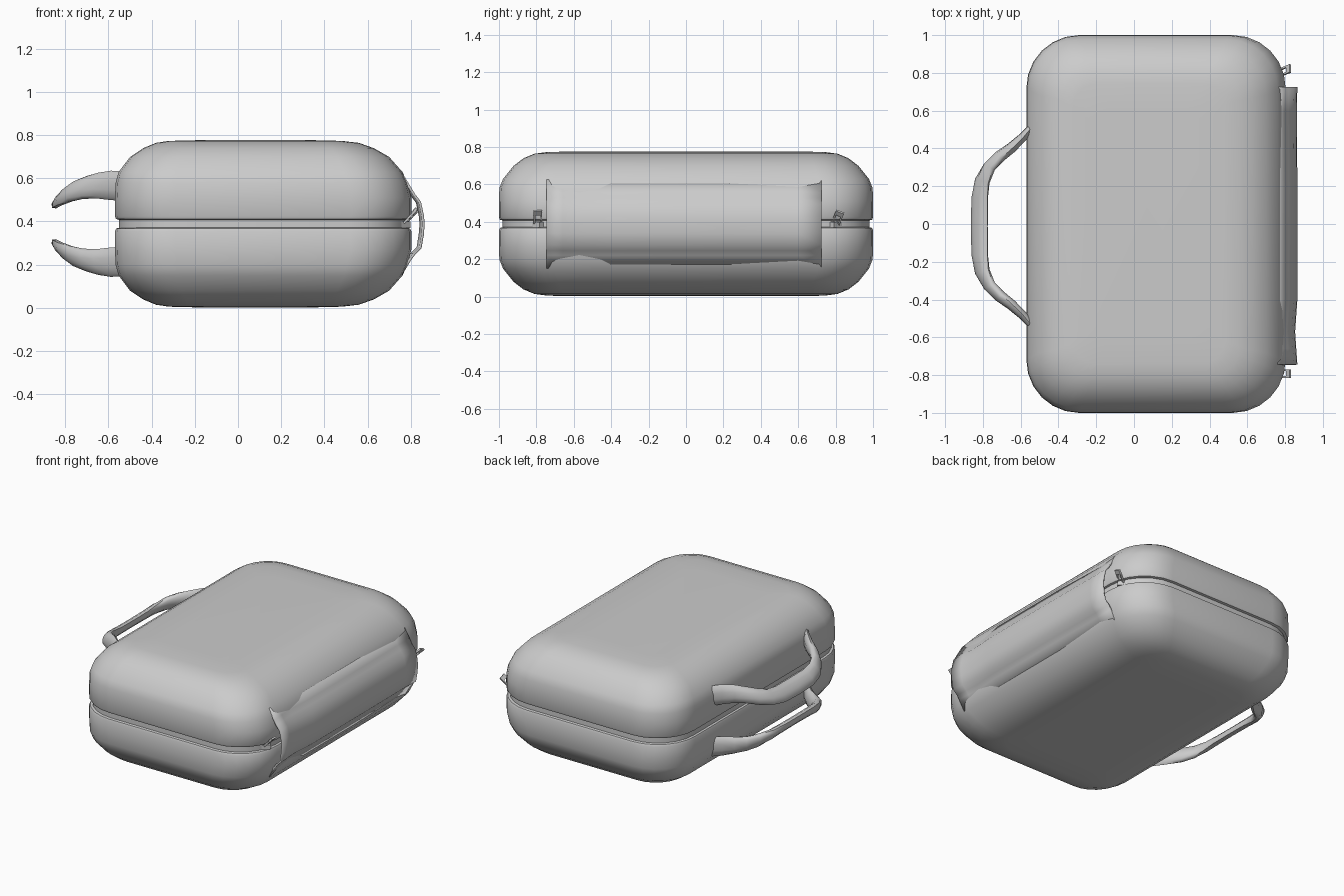
import bpy
import bmesh
from math import sin, cos, pi, radians
from mathutils import Vector, Matrix

if "Cube" in bpy.data.objects:
    bpy.data.objects.remove(bpy.data.objects["Cube"])

MID = 0.389  # height of the zip seam


def make(name, bm, angle=40):
    bmesh.ops.recalc_face_normals(bm, faces=bm.faces[:])
    me = bpy.data.meshes.new(name)
    bm.to_mesh(me)
    bm.free()
    ob = bpy.data.objects.new(name, me)
    bpy.context.collection.objects.link(ob)
    bpy.ops.object.select_all(action='DESELECT')
    bpy.context.view_layer.objects.active = ob
    ob.select_set(True)
    bpy.ops.object.shade_smooth_by_angle(angle=radians(angle))
    return ob


def loft(bm, rings, cap_start=False, cap_end=False, closed=True):
    vs = [[bm.verts.new(p) for p in r] for r in rings]
    n = len(vs[0])
    for a, b in zip(vs, vs[1:]):
        for i in range(n if closed else n - 1):
            j = (i + 1) % n
            bm.faces.new((a[i], a[j], b[j], b[i]))
    if cap_start:
        bm.faces.new(vs[0])
    if cap_end:
        bm.faces.new(vs[-1])


def rounded_ring(x0, x1, y, r, z, seg=6):
    pts = []
    for k, (cx, cy) in enumerate([(x1 - r, y - r), (x0 + r, y - r),
                                  (x0 + r, r - y), (x1 - r, r - y)]):
        for i in range(seg + 1):
            a = pi / 2 * (k + i / seg)
            pts.append((cx + r * cos(a), cy + r * sin(a), z))
    return pts


# padded shell halves: height from seam, left x, right x, half depth, corner radius
levels = [
    (0.018, -0.550, 0.785, 0.980, 0.27),
    (0.022, -0.565, 0.797, 0.995, 0.28),
    (0.035, -0.570, 0.803, 1.000, 0.28),
    (0.120, -0.570, 0.803, 1.000, 0.28),
    (0.190, -0.567, 0.785, 0.998, 0.28),
    (0.240, -0.553, 0.762, 0.978, 0.27),
    (0.310, -0.500, 0.700, 0.922, 0.24),
    (0.350, -0.440, 0.630, 0.870, 0.20),
    (0.375, -0.380, 0.560, 0.810, 0.16),
    (0.384, -0.320, 0.480, 0.740, 0.12),
    (0.387, -0.200, 0.360, 0.600, 0.08),
]
for name, s in (("upper_shell", 1), ("lower_shell", -1)):
    bm = bmesh.new()
    loft(bm, [rounded_ring(x0, x1, y, r, MID + s * h) for h, x0, x1, y, r in levels],
         cap_start=True, cap_end=True)
    make(name, bm)

# recessed zip tape between the halves
bm = bmesh.new()
loft(bm, [rounded_ring(-0.552, 0.785, 0.980, 0.27, MID + z) for z in (-0.03, 0.03)],
     True, True)
make("zip_tape", bm)

# hinge panel bulging across the right side
profile = [(0.755, 0.235), (0.797, 0.165), (0.815, 0.135), (0.842, 0.10), (0.855, 0.04),
           (0.859, 0.0), (0.855, -0.05), (0.845, -0.11), (0.815, -0.14),
           (0.797, -0.165), (0.755, -0.235)]
bm = bmesh.new()
loft(bm, [[(x - dx, y, MID + h) for x, h in profile]
          for y, dx in ((-0.745, 0), (-0.66, 0.006), (-0.57, 0.012), (-0.40, 0),
                        (0.2, 0), (0.6, 0.003), (0.725, 0))], closed=False)
hinge = make("hinge_panel", bm)
sol = hinge.modifiers.new("thickness", 'SOLIDIFY')
sol.thickness = 0.012
sol.offset = 0


# twisted strap handles: x, y, height, half width, half thickness, tilt of the width
half = [(-0.545, 0.520, 0.175, 0.068, 0.020, 90), (-0.590, 0.470, 0.178, 0.068, 0.024, 88),
        (-0.650, 0.415, 0.177, 0.060, 0.028, 85), (-0.710, 0.370, 0.168, 0.054, 0.030, 78),
        (-0.765, 0.315, 0.150, 0.052, 0.030, 66), (-0.803, 0.240, 0.130, 0.054, 0.028, 52),
        (-0.817, 0.150, 0.118, 0.058, 0.026, 46)]
stations = half + [(-0.819, 0, 0.116, 0.060, 0.025, 45)] + \
    [(x, -y, *rest) for x, y, *rest in reversed(half)]
for name, s in (("upper_handle", 1), ("lower_handle", -1)):
    rings = []
    for i, (x, y, h, w, t, tilt) in enumerate(stations):
        p, q = stations[max(i - 1, 0)], stations[min(i + 1, len(stations) - 1)]
        tan = Vector((q[0] - p[0], q[1] - p[1], 0)).normalized()
        side = Vector((-tan.y, tan.x, 0))
        if side.x < 0:
            side.negate()
        c, d = cos(radians(tilt)), sin(radians(tilt))
        wide = side * c + Vector((0, 0, d))
        thin = side * d - Vector((0, 0, c))
        ring = []
        for k in range(10):
            a = 2 * pi * k / 10
            v = Vector((x, y - 0.012, h)) + wide * w * cos(a) + thin * t * sin(a)
            ring.append((v.x, v.y, MID + s * v.z))
        rings.append(ring)
    bm = bmesh.new()
    loft(bm, rings, True, True)
    make(name, bm, 60)


def box(bm, size, loc, rot):
    m = Matrix.Translation(loc) @ rot @ Matrix.Diagonal((*size, 1))
    bmesh.ops.create_cube(bm, size=1, matrix=m)


# zip sliders with looped pull tabs at both ends of the hinge
for name, y, lean in (("front_zip_pull", -0.792, 0), ("back_zip_pull", 0.80, -22)):
    bm = bmesh.new()
    turn = Matrix.Rotation(radians(-45 if y < 0 else 45), 4, 'Z')
    box(bm, (0.035, 0.06, 0.03), (0.765, y, MID - 0.005), turn)
    rot = Matrix.Rotation(radians(lean), 4, 'X') @ Matrix.Rotation(radians(42), 4, 'Y')
    base = Vector((0.770, y, MID + 0.005))
    for off, size in (((0, -0.018, 0.035), (0.01, 0.010, 0.07)),
                      ((0, 0.018, 0.035), (0.01, 0.010, 0.07)),
                      ((0, 0, 0.004), (0.01, 0.046, 0.012)),
                      ((0, 0, 0.072), (0.012, 0.046, 0.028))):
        box(bm, size, base + rot @ Vector(off), rot)
    make(name, bm, 30)
